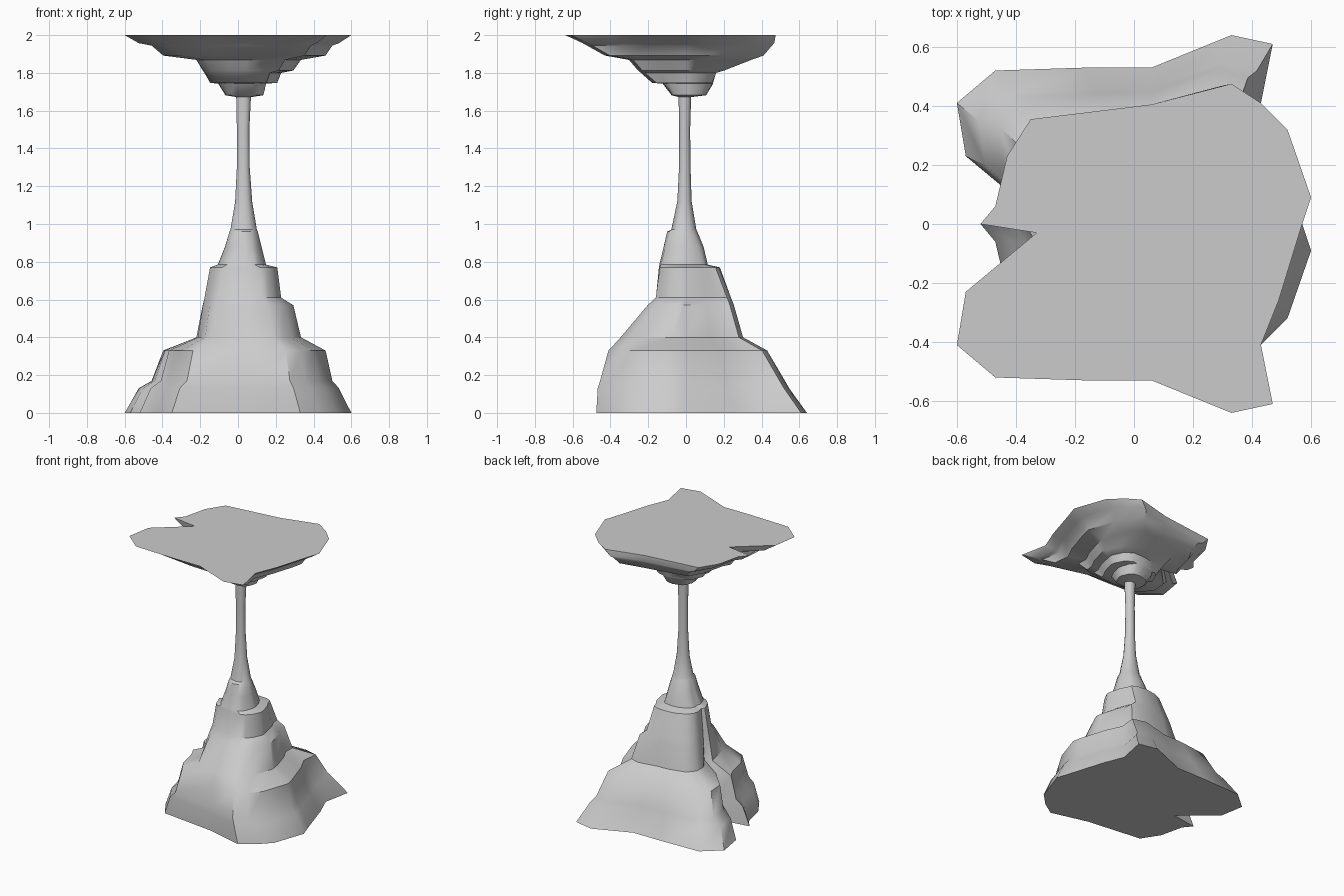
import bpy, bmesh, math

if "Cube" in bpy.data.objects:
    bpy.data.objects.remove(bpy.data.objects["Cube"])

AXIS = (0.03, -0.01)
# Footprint of the stalagmite; the stalactite uses it mirrored in y
OUTLINE = [(-.52, 0), (-.47, -.06), (-.43, -.23), (-.35, -.355), (.06, -.405),
           (.33, -.475), (.43, -.41), (.52, -.32), (.6, -.09), (.57, 0),
           (.49, .26), (.43, .41), (.47, .61), (.33, .64), (.06, .53),
           (-.16, .53), (-.47, .52), (-.6, .41), (-.57, .23), (-.33, .03)]

# Levels: z, xmin, xmax, ymin, ymax, roundness
FOOT = [(0, -.6, .6, -.475, .64, 0),
        (.13, -.53, .535, -.47, .55, .05),
        (.17, -.465, .50, -.46, .53, .1),
        (.33, -.41, .465, -.42, .44, .2),
        (.40, -.235, .335, -.36, .315, .35),
        (.57, -.20, .295, -.215, .27, .5),
        (.61, -.19, .23, -.17, .255, .55),
        (.77, -.155, .21, -.15, .19, .7)]
STEM = [(.785, -.11, .15, -.145, .12, .8),
        (.88, -.07, .125, -.12, .095, .9),
        (.96, -.045, .105, -.10, .06, 1),
        (.97, -.04, .10, -.078, .055, 1),
        (1.12, -.015, .075, -.046, .03, 1),
        (1.3, -.006, .062, -.037, .024, 1),
        (1.5, -.006, .06, -.036, .022, 1),
        (1.70, -.01, .07, -.04, .028, 1)]
TIP = [(.785, -.11, .15, -.15, .13, .7),
       (.97, -.07, .135, -.11, .08, .8),
       (1.0, -.01, .07, -.03, .04, 1)]


def ring(bm, level, flip):
    """One cross-section, fading from the ragged outline to an ellipse."""
    z, x0, x1, y0, y1, t = level
    verts = []
    for px, py in OUTLINE:
        dx, dy = px - AXIS[0], py - AXIS[1]
        u = dx / (.57 if dx > 0 else .63)
        v = dy / (.65 if dy > 0 else .465)
        r = math.hypot(u, v)
        k = 1 - t + t / r
        u, v = u * k, v * k
        x = AXIS[0] + u * (x1 - AXIS[0] if u > 0 else AXIS[0] - x0)
        y = AXIS[1] + v * (y1 - AXIS[1] if v > 0 else AXIS[1] - y0)
        if flip:
            verts.append(bm.verts.new((x, -y, 2 - z * .328)))
        else:
            verts.append(bm.verts.new((x, y, z)))
    return verts


def loft(name, levels, flip=False):
    bm = bmesh.new()
    rings = [ring(bm, lv, flip) for lv in levels]
    n = len(OUTLINE)
    for a, b in zip(rings, rings[1:]):
        for i in range(n):
            j = (i + 1) % n
            bm.faces.new((a[i], a[j], b[j], b[i]))
    bm.faces.new(rings[0])
    bm.faces.new(rings[-1])
    bmesh.ops.recalc_face_normals(bm, faces=bm.faces)
    mesh = bpy.data.meshes.new(name)
    bm.to_mesh(mesh)
    bm.free()
    ob = bpy.data.objects.new(name, mesh)
    bpy.context.collection.objects.link(ob)
    bpy.ops.object.select_all(action='DESELECT')
    ob.select_set(True)
    bpy.context.view_layer.objects.active = ob
    bpy.ops.object.shade_smooth_by_angle(angle=math.radians(40))


# Rock mound with its slender column
loft("stalagmite_column", FOOT + STEM)
# Flattened, upside-down copy hanging from the ceiling
loft("stalactite_cap", FOOT + TIP, flip=True)
